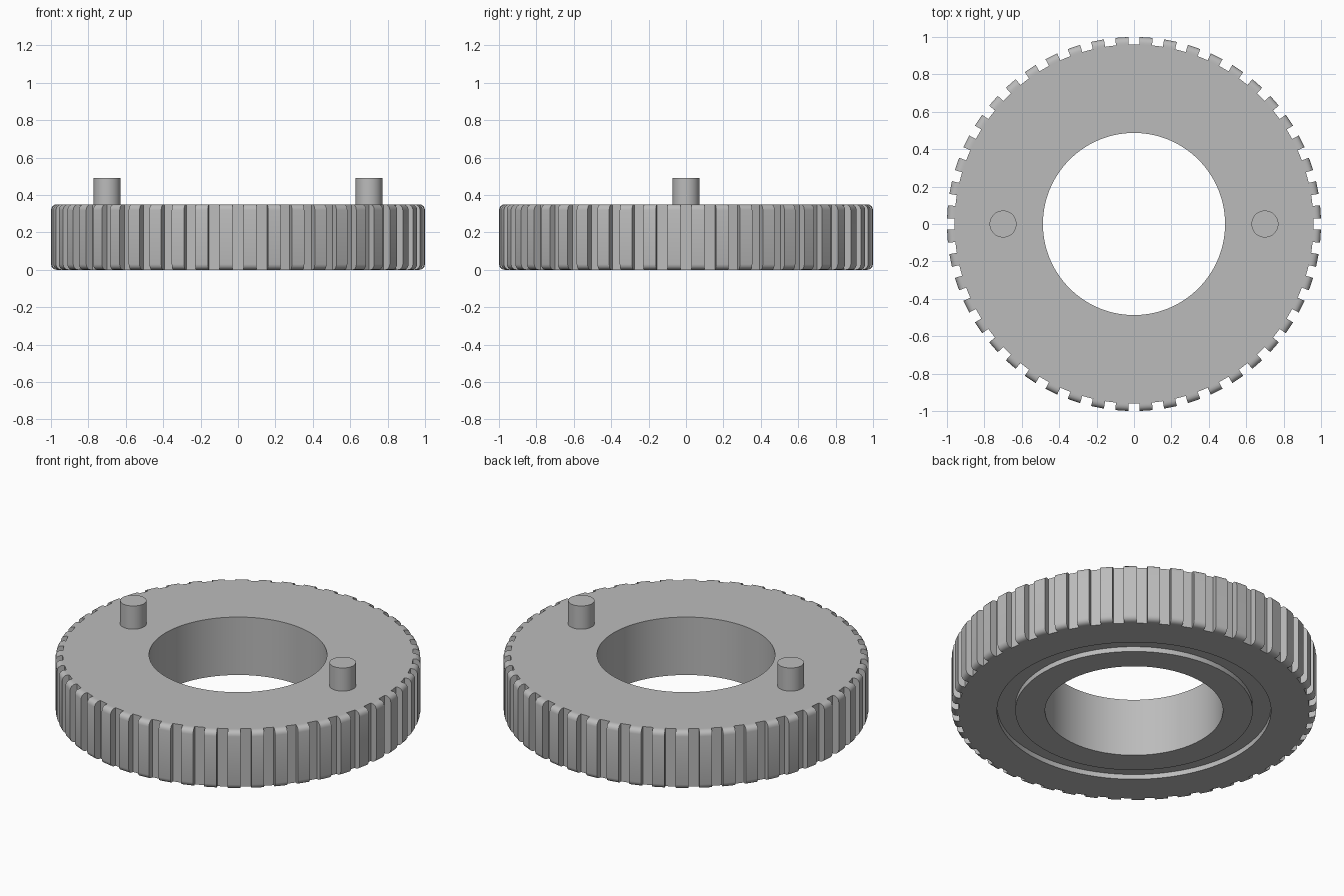
import bpy, bmesh
from math import sin, cos, radians, hypot

default = bpy.data.objects.get("Cube")
if default:
    bpy.data.objects.remove(default, do_unlink=True)

TEETH = 48
TOOTH_ANGLE = radians(4.0)
PITCH = radians(360 / TEETH)
ROOT, TIP, HEIGHT = 0.96, 1.0, 0.35

grey = bpy.data.materials.new("plain grey")
grey.use_nodes = True
colour = (0.5, 0.5, 0.5, 1)
grey.diffuse_color = colour
grey.node_tree.nodes["Principled BSDF"].inputs["Base Color"].default_value = colour


def finish(obj):
    """Give the part its colour and smooth its curved walls."""
    obj.data.materials.clear()
    obj.data.materials.append(grey)
    bpy.ops.object.select_all(action="DESELECT")
    obj.select_set(True)
    bpy.context.view_layer.objects.active = obj
    bpy.ops.object.shade_smooth_by_angle(angle=radians(30))


# Ring cross-section (radius, height), with a shallow groove underneath
profile = [(0.487, 0), (0.65, 0), (0.65, 0.03), (0.75, 0.03), (0.75, 0),
           (ROOT, 0), (ROOT, HEIGHT), (0.487, HEIGHT)]
RIM = 5  # profile segment that carries the teeth

# Columns fall on both sides of every tooth
angles = []
for i in range(TEETH):
    centre = (i + 0.5) * PITCH
    angles += [centre - TOOTH_ANGLE / 2, centre + TOOTH_ANGLE / 2]

bm = bmesh.new()
columns = [[bm.verts.new((r * cos(a), r * sin(a), z)) for r, z in profile]
           for a in angles]
tooth_faces = []
for c, column in enumerate(columns):
    after = columns[(c + 1) % len(columns)]
    for p in range(len(profile)):
        q = (p + 1) % len(profile)
        face = bm.faces.new((column[p], after[p], after[q], column[q]))
        if p == RIM and c % 2 == 0:
            tooth_faces.append(face)
bm.normal_update()

# Grip teeth pulled out from the rim
tips = bmesh.ops.extrude_discrete_faces(bm, faces=tooth_faces)["faces"]
for v in {v for f in tips for v in f.verts}:
    grow = TIP / hypot(v.co.x, v.co.y)
    v.co.x *= grow
    v.co.y *= grow

# Rounded upper and lower ends of the teeth
ends = [e for f in tips for e in f.edges
        if abs(e.verts[0].co.z - e.verts[1].co.z) < 0.001]
bmesh.ops.bevel(bm, geom=ends, offset=0.03, offset_type="OFFSET",
                segments=4, profile=0.5, affect="EDGES")
bmesh.ops.recalc_face_normals(bm, faces=bm.faces[:])

mesh = bpy.data.meshes.new("toothed_ring")
bm.to_mesh(mesh)
bm.free()
ring = bpy.data.objects.new("toothed_ring", mesh)
bpy.context.collection.objects.link(ring)
finish(ring)

# Two drive pins standing on the top face
for name, side in (("left_pin", 1), ("right_pin", -1)):
    bpy.ops.mesh.primitive_cylinder_add(vertices=48, radius=0.072, depth=0.15,
                                        location=(side * 0.7, 0, 0.415))
    pin = bpy.context.object
    pin.name = name
    finish(pin)
